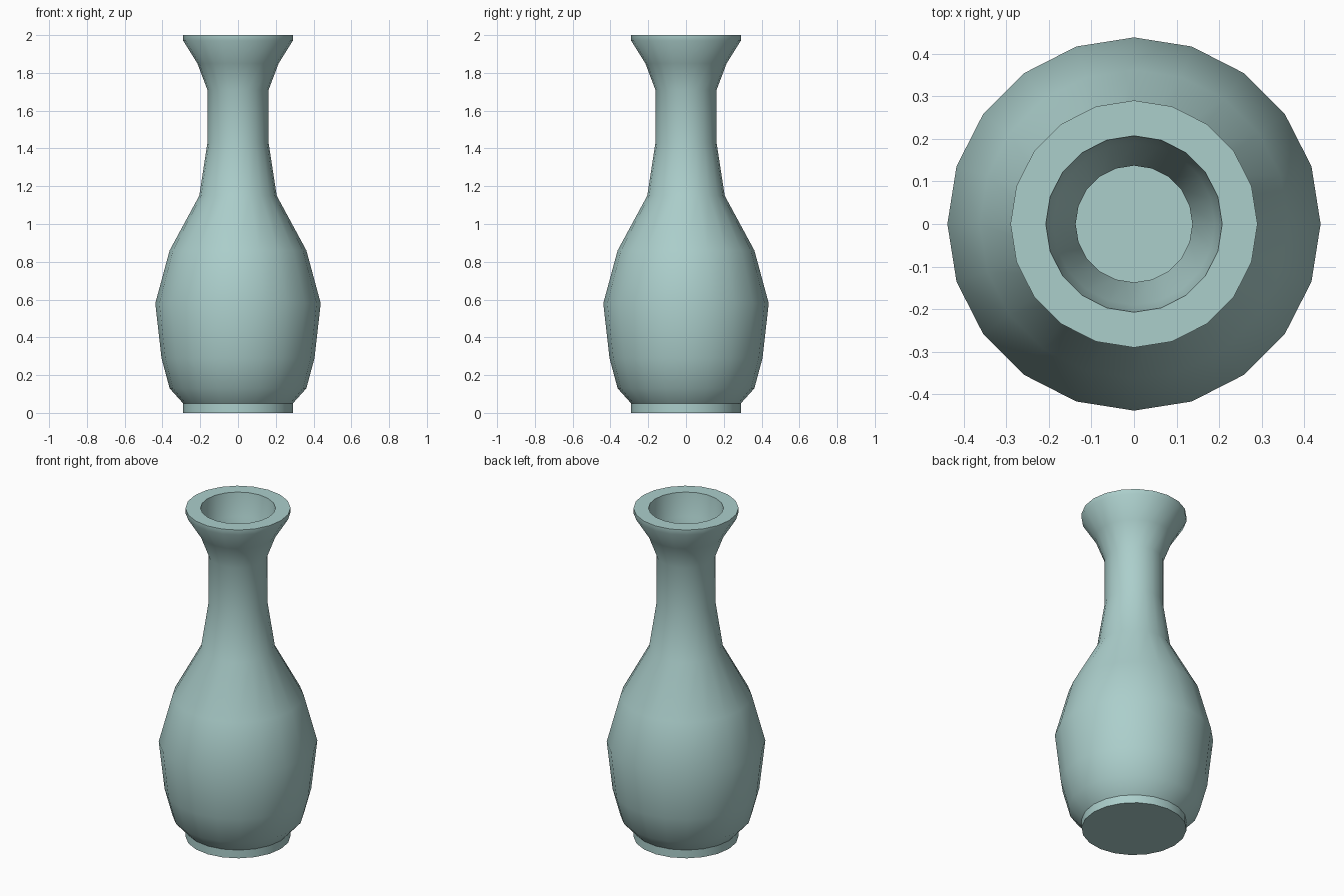
import bpy
import bmesh
from math import cos, sin, tau, radians

SIDES = 20

cube = bpy.data.objects.get("Cube")
if cube:
    bpy.data.objects.remove(cube, do_unlink=True)

# Pale blue-green glaze
glaze = bpy.data.materials.new("pale_teal_glaze")
glaze.use_nodes = True
colour = (0.41, 0.62, 0.60, 1.0)
glaze.diffuse_color = colour
glaze.node_tree.nodes["Principled BSDF"].inputs["Base Color"].default_value = colour

# Radius and height, from the foot up the outside to the rim
outside = [(0.29, 0), (0.29, 0.05), (0.362, 0.13), (0.405, 0.29),
           (0.438, 0.58), (0.362, 0.86), (0.205, 1.15), (0.162, 1.43),
           (0.162, 1.71), (0.215, 1.85), (0.29, 1.97), (0.29, 2.0)]

# From the mouth down the hollow to the inner floor
inside = [(0.207, 2.0), (0.19, 1.86), (0.137, 1.72), (0.137, 1.43),
          (0.18, 1.16), (0.335, 0.86), (0.41, 0.58), (0.38, 0.30),
          (0.335, 0.15), (0.265, 0.08)]


def lathe(name, profile, material):
    """Spin a profile about z and cap both ends."""
    bm = bmesh.new()
    rings = [[bm.verts.new((r * cos(tau * i / SIDES), r * sin(tau * i / SIDES), z))
              for i in range(SIDES)] for r, z in profile]
    for low, high in zip(rings, rings[1:]):
        for i in range(SIDES):
            j = (i + 1) % SIDES
            bm.faces.new((low[i], low[j], high[j], high[i]))
    bm.faces.new(rings[0][::-1])
    bm.faces.new(rings[-1])
    mesh = bpy.data.meshes.new(name)
    bm.to_mesh(mesh)
    bm.free()
    mesh.materials.append(material)
    obj = bpy.data.objects.new(name, mesh)
    bpy.context.collection.objects.link(obj)
    return obj


# Hollow bottle-shaped vase with a foot and flared lip
vase = lathe("vase", outside + inside, glaze)
bpy.ops.object.select_all(action="DESELECT")
vase.select_set(True)
bpy.context.view_layer.objects.active = vase
bpy.ops.object.shade_smooth_by_angle(angle=radians(40))
